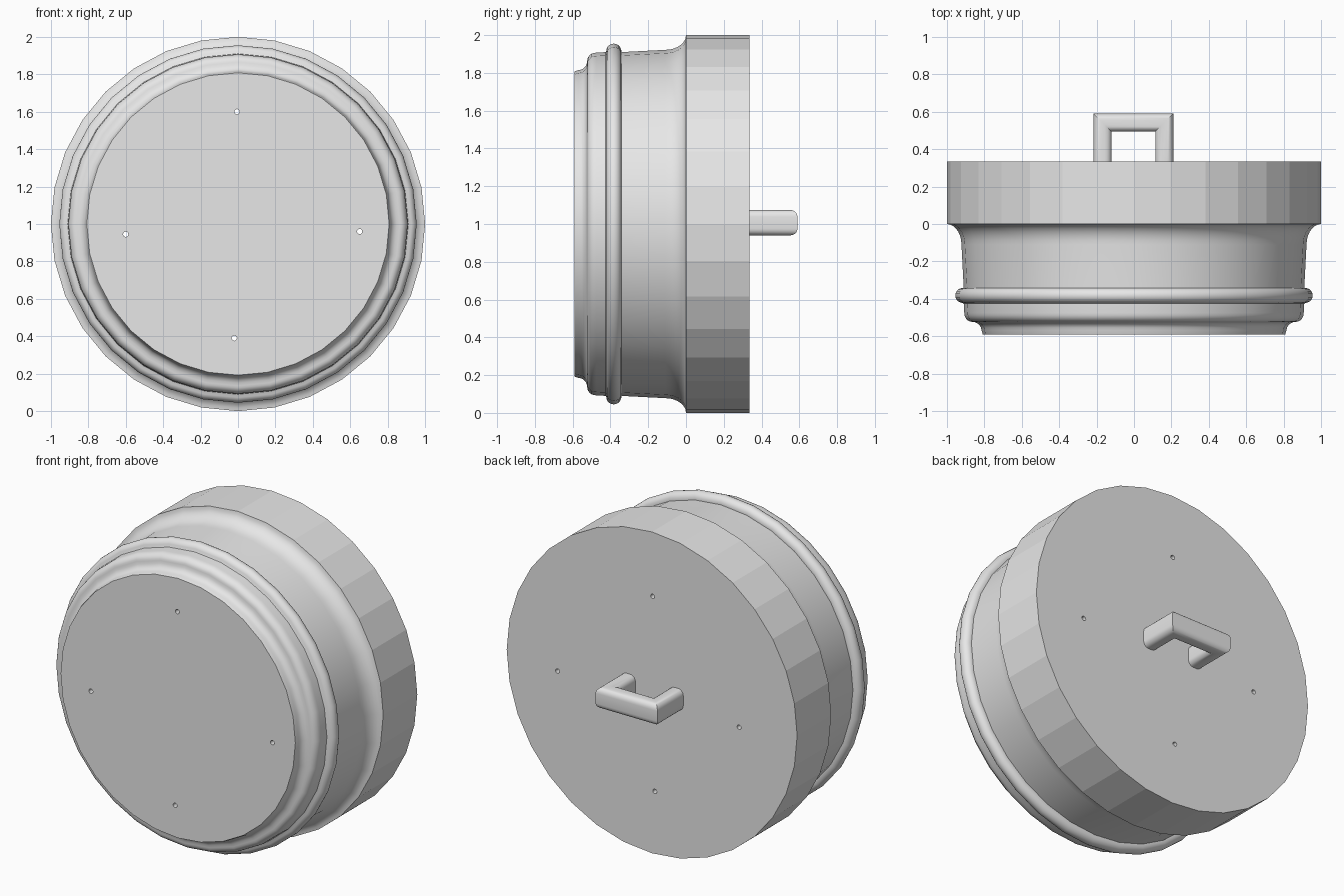
import bpy, bmesh
from math import sin, cos, pi, radians
from mathutils import Vector

if "Cube" in bpy.data.objects:
    bpy.data.objects.remove(bpy.data.objects["Cube"])

SEGMENTS = 32
AXIS_Z = 1.0

grey = bpy.data.materials.new("light_grey")
grey.use_nodes = True
grey.diffuse_color = (0.8, 0.8, 0.8, 1)
grey.node_tree.nodes["Principled BSDF"].inputs["Base Color"].default_value = (0.8, 0.8, 0.8, 1)


def finish(bm, name):
    bmesh.ops.recalc_face_normals(bm, faces=bm.faces)
    mesh = bpy.data.meshes.new(name)
    bm.to_mesh(mesh)
    bm.free()
    mesh.materials.append(grey)
    obj = bpy.data.objects.new(name, mesh)
    bpy.context.collection.objects.link(obj)
    return obj


def select_only(obj):
    bpy.ops.object.select_all(action='DESELECT')
    obj.select_set(True)
    bpy.context.view_layer.objects.active = obj


def loft(bm, rings):
    """Skin closed rings of points and cap both ends."""
    rings = [[bm.verts.new(p) for p in ring] for ring in rings]
    n = len(rings[0])
    for a, b in zip(rings, rings[1:]):
        for i in range(n):
            j = (i + 1) % n
            bm.faces.new((a[i], a[j], b[j], b[i]))
    bm.faces.new(rings[0])
    bm.faces.new(rings[-1])


def arc(cr, cy, rr, ry, start, end, steps):
    """Elliptical arc as (radius, y) points."""
    angles = [radians(start + (end - start) * i / steps) for i in range(steps + 1)]
    return [(cr + rr * cos(a), cy + ry * sin(a)) for a in angles]


# Turned body: drum, cove, neck, raised bead, rounded shoulder, front lip
profile = [(1.0, 0.335), (1.0, 0.0)]
profile += arc(1.0, -0.11, 0.078, 0.11, 90, 180, 7)[1:]
profile += [(0.91, -0.342)]
profile += arc(0.915, -0.382, 0.04, 0.04, 90, -90, 10)
profile += [(0.91, -0.425)]
profile += arc(0.865, -0.475, 0.042, 0.048, 0, -90, 6)
profile += arc(0.865, -0.568, 0.05, 0.045, 90, 180, 5)
profile += [(0.808, -0.59)]

bm = bmesh.new()
angles = [2 * pi * i / SEGMENTS for i in range(SEGMENTS)]
loft(bm, [[(r * cos(a), y, AXIS_Z + r * sin(a)) for a in angles] for r, y in profile])
body = finish(bm, "body")

# Four narrow screw holes running right through the body
for x, z in [(-0.6, 0.945), (-0.005, 1.6), (0.65, 0.96), (-0.02, 0.39)]:
    bpy.ops.mesh.primitive_cylinder_add(vertices=12, radius=0.014, depth=2,
                                        location=(x, 0, z), rotation=(pi / 2, 0, 0))
    cutter = bpy.context.object
    cutter.name = "hole_cutter"
    cutter.hide_render = True
    cut = body.modifiers.new("hole", 'BOOLEAN')
    cut.operation = 'DIFFERENCE'
    cut.solver = 'EXACT'
    cut.object = cutter
    select_only(body)
    bpy.ops.object.modifier_apply(modifier=cut.name)
    bpy.data.objects.remove(cutter)

# Smooth turned mouldings, faceted drum wall
select_only(body)
bpy.ops.object.shade_smooth_by_angle(angle=radians(35))
for face in body.data.polygons:
    if face.center.y > 0 and abs(face.normal.y) < 0.1:
        face.use_smooth = False

# Handle: rounded bar swept along a mitred U
HALF_W, HALF_H, ROUND = 0.048, 0.067, 0.036
section = []
for corner, (sx, sz) in enumerate([(1, 1), (-1, 1), (-1, -1), (1, -1)]):
    for i in range(6):
        a = pi / 2 * (corner + i / 5)
        section.append((sx * (HALF_W - ROUND) + ROUND * cos(a),
                        sz * (HALF_H - ROUND) + ROUND * sin(a)))

path = [Vector(p) for p in [(-0.168, 0.32), (-0.168, 0.542), (0.162, 0.542), (0.162, 0.32)]]
offsets = [Vector(p) for p in [(-1, 0), (-1, 1), (1, 1), (1, 0)]]
bm = bmesh.new()
loft(bm, [[(p.x + o.x * u, p.y + o.y * u, AXIS_Z + 0.007 + v) for u, v in section]
          for p, o in zip(path, offsets)])
handle = finish(bm, "handle")
select_only(handle)
bpy.ops.object.shade_smooth_by_angle(angle=radians(35))
